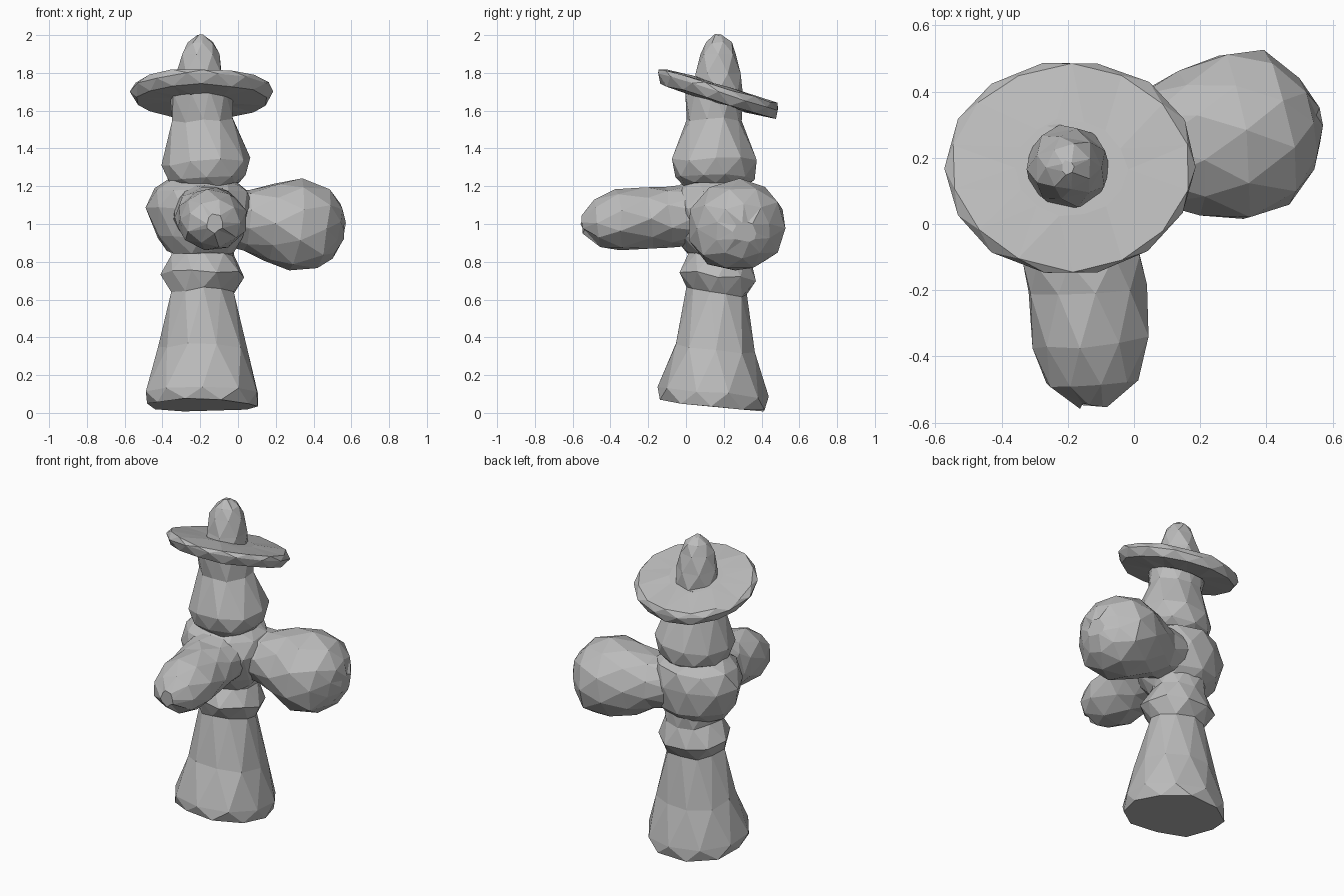
import bpy, bmesh, math, random
from mathutils import Vector

random.seed(4)
default_cube = bpy.data.objects.get("Cube")
if default_cube:
    bpy.data.objects.remove(default_cube)

stone = bpy.data.materials.new("grey stone")
stone.use_nodes = True
grey = (0.5, 0.5, 0.5, 1)
stone.diffuse_color = grey
stone.node_tree.nodes["Principled BSDF"].inputs["Base Color"].default_value = grey


def chiselled(point, rough):
    """Shift a point a little, for an uneven hand-cut look."""
    return point + Vector([random.uniform(-rough, rough) for _ in range(3)])


def make_ring(bm, centre, across, upward, sides, turn, rough):
    """Add one closed ring of vertices, turned by a part of a step."""
    ring = []
    for i in range(sides):
        angle = math.tau * (i + turn) / sides
        point = centre + across * math.cos(angle) + upward * math.sin(angle)
        ring.append(bm.verts.new(chiselled(point, rough)))
    return ring


def bridge(bm, lower, upper, turned):
    """Join two staggered rings with triangles."""
    sides = len(lower)
    for i in range(sides):
        j = (i + 1) % sides
        if turned:
            bm.faces.new((lower[i], lower[j], upper[j]))
            bm.faces.new((lower[i], upper[j], upper[i]))
        else:
            bm.faces.new((lower[i], lower[j], upper[i]))
            bm.faces.new((lower[j], upper[j], upper[i]))


def turned_part(name, start, target, profile, squash=0.95, tilt=0, sides=10, rough=0.01):
    """Faceted solid around the line from start to target.

    The profile lists (distance along the line, radius) pairs.
    """
    start = Vector(start)
    axis = (Vector(target) - start).normalized()
    vertical = axis.z > 0.9
    reference = Vector((0, 1, 0)) if vertical else Vector((0, 0, 1))
    across = reference.cross(axis).normalized()
    upward = axis.cross(across) + axis * tilt

    bm = bmesh.new()
    rings = []
    for k, (distance, radius) in enumerate(profile):
        centre = start + axis * distance
        rings.append(make_ring(bm, centre, across * radius, upward * radius * squash,
                               sides, (k % 2) / 2, rough))
    for k, (lower, upper) in enumerate(zip(rings, rings[1:])):
        bridge(bm, lower, upper, k % 2 == 1)
    bm.faces.new(rings[0])
    bm.faces.new(rings[-1])
    bmesh.ops.recalc_face_normals(bm, faces=bm.faces[:])

    mesh = bpy.data.meshes.new(name)
    bm.to_mesh(mesh)
    bm.free()
    mesh.materials.append(stone)
    part = bpy.data.objects.new(name, mesh)
    bpy.context.collection.objects.link(part)


# Flared pedestal with a collar under the torso
turned_part("pedestal", (-0.19, 0.14, 0.04), (-0.18, 0.18, 0.9),
            [(0, 0.3), (0.07, 0.31), (0.3, 0.24), (0.6, 0.17),
             (0.69, 0.22), (0.8, 0.17), (0.9, 0.17)], tilt=-0.06)

# Bulging torso
turned_part("torso", (-0.2, 0.16, 0.85), (-0.2, 0.16, 1.2),
            [(0, 0.17), (0.08, 0.24), (0.23, 0.28), (0.33, 0.25), (0.38, 0.18)], squash=0.9)

# Pear-shaped head
turned_part("head", (-0.16, 0.15, 1.2), (-0.2, 0.15, 1.7),
            [(0, 0.17), (0.04, 0.22), (0.13, 0.24), (0.35, 0.16), (0.5, 0.17)])

# Wide hat brim, tipped up at the front
turned_part("hat_brim", (-0.19, 0.17, 1.64), (-0.19, 0.17, 2),
            [(0, 0.17), (0.01, 0.35), (0.06, 0.38), (0.09, 0.36), (0.1, 0.17)],
            squash=0.86, tilt=-0.3, sides=14, rough=0.006)

# Pointed crown
turned_part("hat_crown", (-0.2, 0.17, 1.7), (-0.2, 0.17, 2),
            [(0, 0.13), (0.1, 0.12), (0.2, 0.1), (0.26, 0.07), (0.3, 0.02)],
            squash=1, sides=7, rough=0.005)

# Club arm reaching to the left
turned_part("left_arm", (-0.15, 0.2, 1.05), (0.56, 0.31, 0.96),
            [(0, 0.16), (0.2, 0.17), (0.33, 0.22), (0.46, 0.26),
             (0.6, 0.24), (0.68, 0.15), (0.72, 0.06)])

# Club arm reaching forward
turned_part("front_arm", (-0.17, 0.1, 1.06), (-0.12, -0.55, 1),
            [(0, 0.19), (0.2, 0.18), (0.3, 0.18), (0.46, 0.18), (0.58, 0.14), (0.65, 0.05)],
            squash=0.9, sides=9)
